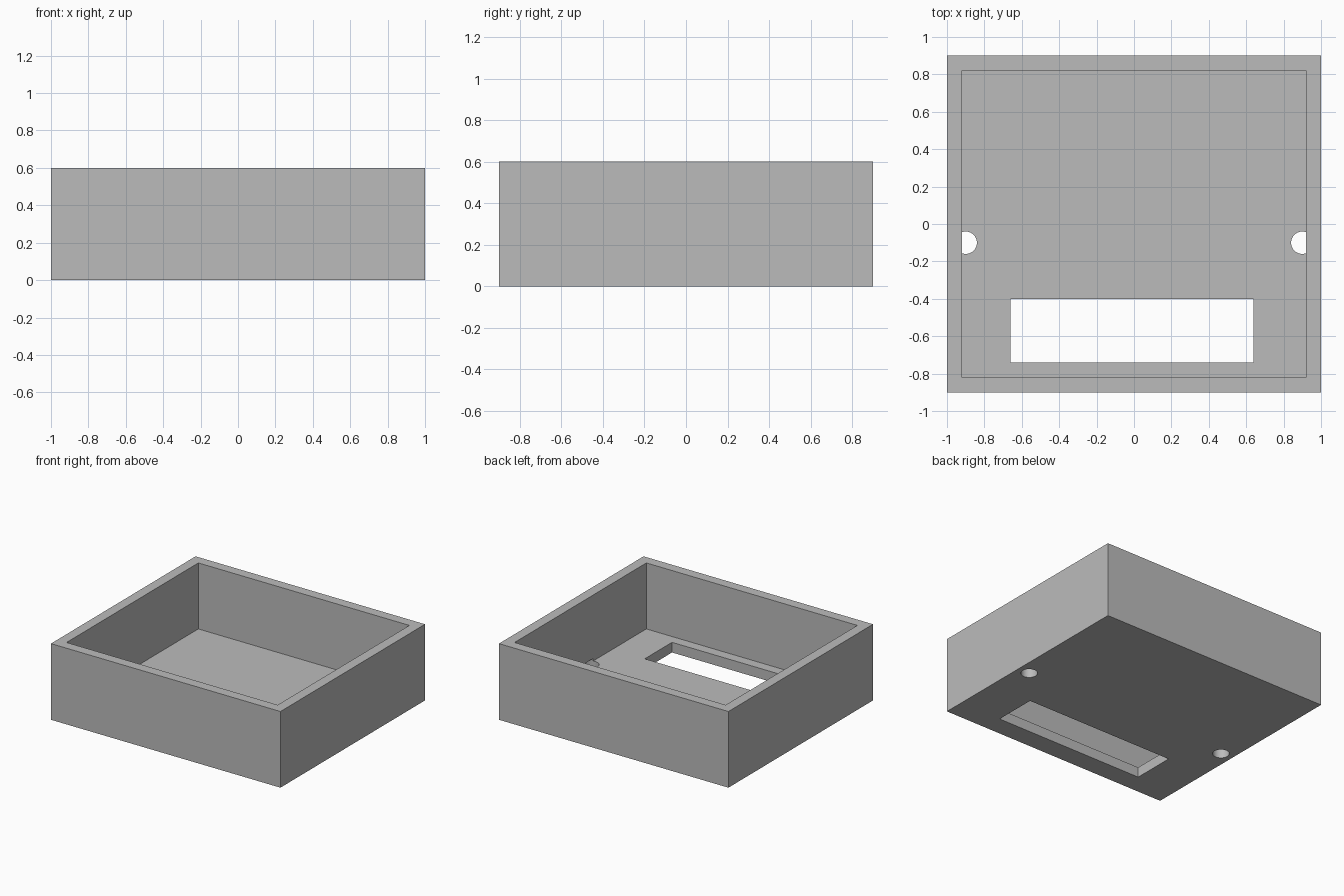
import bpy
import math

default = bpy.data.objects.get("Cube")
if default:
    bpy.data.objects.remove(default, do_unlink=True)

WALL, FLOOR, HEIGHT = 0.08, 0.08, 0.6


def box(name, lo, hi):
    """Axis-aligned box between two corners."""
    bpy.ops.mesh.primitive_cube_add(size=1)
    ob = bpy.context.object
    ob.name = name
    for v in ob.data.vertices:
        v.co = [h if c > 0 else l for c, l, h in zip(v.co, lo, hi)]
    return ob


def carve(target, cutter):
    """Subtract the cutter from the target, then remove the cutter."""
    cutter.hide_render = True
    mod = target.modifiers.new("cut", 'BOOLEAN')
    mod.operation = 'DIFFERENCE'
    mod.solver = 'EXACT'
    mod.object = cutter
    bpy.context.view_layer.objects.active = target
    bpy.ops.object.modifier_apply(modifier=mod.name)
    bpy.data.objects.remove(cutter, do_unlink=True)


# Open tray: outer block with a hollow above the floor
tray = box("tray", (-1, -0.9, 0), (1, 0.9, HEIGHT))
carve(tray, box("hollow_cutter", (WALL - 1, WALL - 0.9, FLOOR),
                (1 - WALL, 0.9 - WALL, HEIGHT + 0.2)))

# Rectangular window through the floor near the front
carve(tray, box("window_cutter", (-0.66, -0.74, -0.1), (0.64, -0.4, 0.2)))

# Screw holes from below, biting slightly into the side walls
for side in (-1, 1):
    bpy.ops.mesh.primitive_cylinder_add(
        vertices=40, radius=0.06, depth=0.2, location=(side * 0.9, -0.1, 0))
    bpy.context.object.name = "screw_hole_cutter"
    bpy.context.view_layer.update()
    carve(tray, bpy.context.object)

# Single plain grey
grey = bpy.data.materials.new("light grey")
grey.use_nodes = True
colour = (0.5, 0.5, 0.5, 1)
grey.diffuse_color = colour
grey.node_tree.nodes["Principled BSDF"].inputs["Base Color"].default_value = colour
tray.data.materials.clear()
tray.data.materials.append(grey)

# Smooth hole walls, crisp box edges
bpy.ops.object.select_all(action='DESELECT')
tray.select_set(True)
bpy.context.view_layer.objects.active = tray
bpy.ops.object.shade_smooth_by_angle(angle=math.radians(30))
